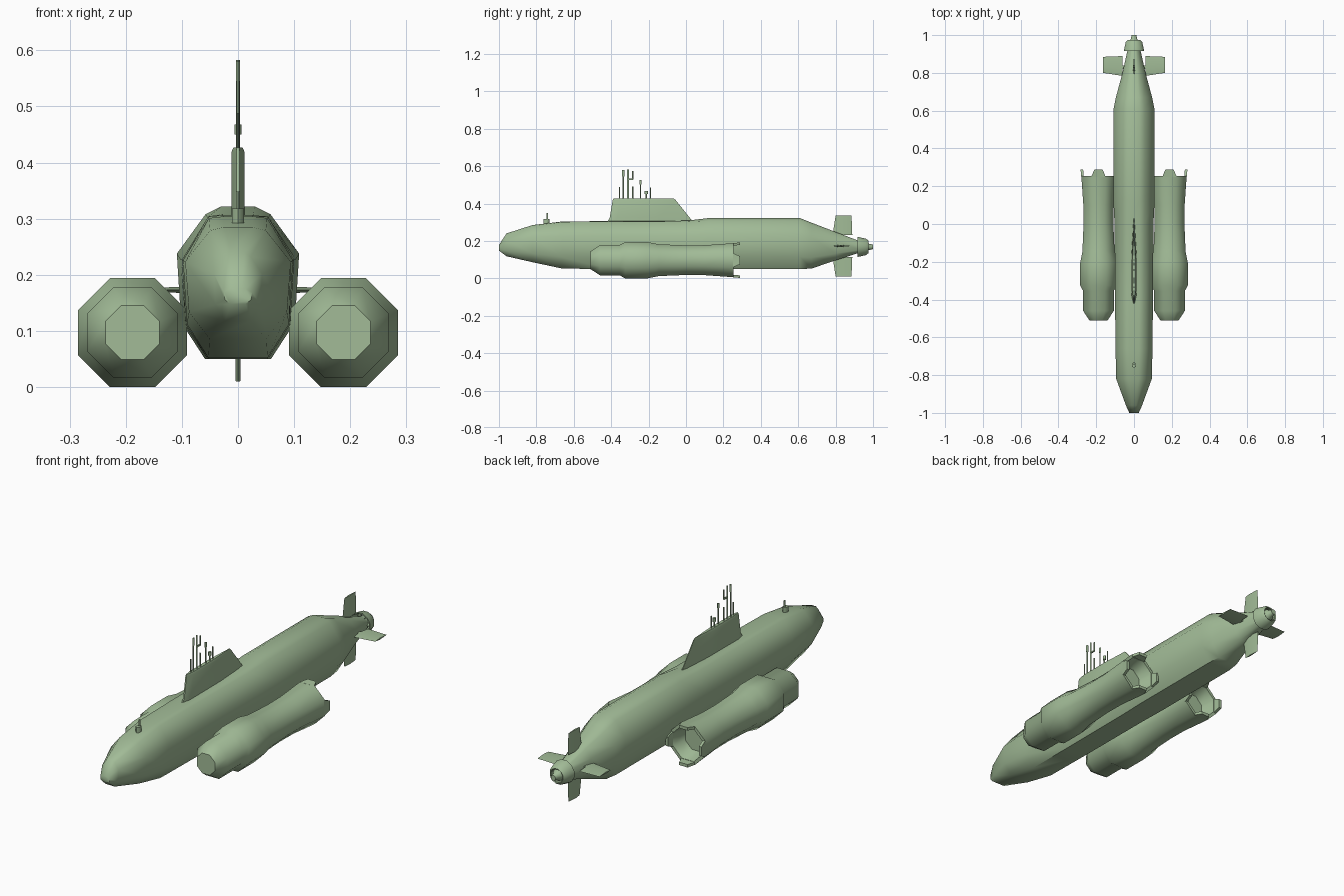
import bpy, bmesh, math
from mathutils import Vector, Matrix

if "Cube" in bpy.data.objects:
    bpy.data.objects.remove(bpy.data.objects["Cube"])

paint = bpy.data.materials.new("hull_green")
paint.diffuse_color = (0.36, 0.50, 0.31, 1)
paint.use_nodes = True
paint.node_tree.nodes["Principled BSDF"].inputs["Base Color"].default_value = paint.diffuse_color


def loft(name, rings, angle=40, cap=True, matrix=None):
    """Skin a list of equal-length closed rings of points."""
    bm = bmesh.new()
    vs = [[bm.verts.new(p) for p in r] for r in rings]
    n = len(vs[0])
    for a, b in zip(vs, vs[1:]):
        for i in range(n):
            j = (i + 1) % n
            bm.faces.new((a[i], a[j], b[j], b[i]))
    if cap:
        bm.faces.new(vs[0])
        bm.faces.new(vs[-1])
    else:
        for i in range(n):
            j = (i + 1) % n
            bm.faces.new((vs[-1][i], vs[-1][j], vs[0][j], vs[0][i]))
    if matrix:
        bm.transform(matrix)
    bmesh.ops.recalc_face_normals(bm, faces=bm.faces)
    me = bpy.data.meshes.new(name)
    bm.to_mesh(me)
    bm.free()
    ob = bpy.data.objects.new(name, me)
    bpy.context.collection.objects.link(ob)
    me.materials.append(paint)
    bpy.ops.object.select_all(action='DESELECT')
    ob.select_set(True)
    bpy.context.view_layer.objects.active = ob
    bpy.ops.object.shade_smooth_by_angle(angle=math.radians(angle))
    return ob


def lathe(name, profile, cx, cz, sides=8, cap=True, angle=50):
    """Revolve (y, flat radius) pairs about an axis along y."""
    k = 1 / math.cos(math.pi / sides)
    angs = [2 * math.pi * (i + 0.5) / sides for i in range(sides)]
    return loft(name, [[(cx + r * k * math.cos(a), y, cz + r * k * math.sin(a))
                        for a in angs] for y, r in profile], angle, cap)


def around(cx, cz, turn):
    """Move a part built along +x to an axis along y and turn it."""
    return Matrix.Translation((cx, 0, cz)) @ Matrix.Rotation(turn, 4, 'Y')


# Main hull: ten-sided sections (y, half width, top, bottom, crown drop)
def hull_ring(y, w, top, bot, crown):
    h = top - bot
    half = [(0.27 * w, top), (0.53 * w, top - crown), (w, bot + 0.69 * h),
            (0.93 * w, bot + 0.24 * h), (0.54 * w, bot)]
    return [(x, y, z) for x, z in half] + [(-x, y, z) for x, z in reversed(half)]


hull = [(-1.0, 0.025, 0.178, 0.148, 0.003), (-0.96, 0.043, 0.24, 0.118, 0.008),
        (-0.82, 0.094, 0.285, 0.086, 0.006), (-0.66, 0.098, 0.304, 0.052, 0.003),
        (-0.42, 0.10, 0.306, 0.05, 0.002), (0.0, 0.103, 0.308, 0.05, 0.006),
        (0.12, 0.109, 0.322, 0.05, 0.014), (0.61, 0.108, 0.322, 0.05, 0.014),
        (0.67, 0.096, 0.298, 0.052, 0.012), (0.80, 0.061, 0.248, 0.096, 0.008),
        (0.93, 0.032, 0.198, 0.138, 0.004)]
loft("hull", [hull_ring(*s) for s in hull], 55)

# Tail propulsor: hub, shroud and blades
TZ = 0.168
lathe("propulsor_hub", [(0.91, 0.032), (0.965, 0.026), (0.975, 0.018), (1.0, 0.012)], 0, TZ, 12)
lathe("propulsor_shroud", [(0.917, 0.054), (0.962, 0.044), (0.975, 0.034),
                           (0.972, 0.03), (0.917, 0.048)], 0, TZ, 12, cap=False)
for k in range(6):
    blade = [[(x, 0.925, -0.004), (x, 0.95, 0.002), (x, 0.95, 0.005), (x, 0.925, -0.001)]
             for x in (0.02, 0.042)]
    loft("propulsor_blade", blade, matrix=around(0, TZ, k * math.pi / 3))

# Cross tail fins with thin diamond sections, and their stub shafts
for k in range(4):
    m = around(0, 0.173, k * math.pi / 2)
    fin = [[(x, y0, 0), (x, y0 + 0.035, t), (x, y1, 0), (x, y0 + 0.035, -t)]
           for x, y0, y1, t in ((0.06, 0.784, 0.889, 0.006), (0.163, 0.80, 0.885, 0.004))]
    loft("tail_fin", fin, 20, matrix=m)
    shaft = [[(x, 0.83 + dy, dz) for dy, dz in ((-.01, -.004), (.01, -.004), (.01, .004), (-.01, .004))]
             for x in (0.02, 0.065)]
    loft("fin_shaft", shaft, matrix=m)


# Sail: streamlined plan lofted upward
def sail_ring(z, y0, y1, w):
    half = [(0.25 * w, y0), (w, y0 + 0.04), (w, y0 + 0.6 * (y1 - y0)), (0.15 * w, y1)]
    return [(x, y, z) for x, y in half] + [(-x, y, z) for x, y in reversed(half)]


loft("sail", [sail_ring(0.285, -0.435, 0.05, 0.013), sail_ring(0.322, -0.408, 0.022, 0.012),
              sail_ring(0.418, -0.392, -0.055, 0.012), sail_ring(0.427, -0.388, -0.065, 0.008)], 35)


# Masts, all on the centreline: (y, bottom, top, radius)
def mast(name, y, z0, z1, r):
    angs = [math.pi * (i + 0.5) / 3 for i in range(6)]
    return loft(name, [[(0.75 * r * math.cos(a), y + r * math.sin(a), z) for a in angs]
                       for z in (z0, z1)], 65)


for y, z0, z1, r in [(-0.355, 0.41, 0.488, 0.003), (-0.335, 0.41, 0.58, 0.004),
                     (-0.335, 0.545, 0.58, 0.006), (-0.31, 0.41, 0.583, 0.005),
                     (-0.285, 0.41, 0.49, 0.004), (-0.285, 0.528, 0.573, 0.004),
                     (-0.243, 0.41, 0.525, 0.003), (-0.243, 0.502, 0.525, 0.006),
                     (-0.212, 0.41, 0.468, 0.004), (-0.212, 0.45, 0.468, 0.009),
                     (-0.19, 0.41, 0.485, 0.003)]:
    mast("sail_mast", y, z0, z1, r)
loft("mast_arm", [[(x, y, z) for x, z in ((-.003, .526), (.003, .526), (.003, .533), (-.003, .533))]
                  for y in (-0.31, -0.283)])

# Bow sensor: post and head
mast("bow_sensor_base", -0.747, 0.285, 0.318, 0.016)
mast("bow_sensor_post", -0.742, 0.30, 0.348, 0.005)

# Side pods: octagonal bodies with hollow flared nozzles and four petals each
POD = [(-0.51, 0.048), (-0.46, 0.081), (-0.355, 0.081), (-0.325, 0.097), (-0.205, 0.097),
       (-0.145, 0.085), (0.0, 0.079), (0.1, 0.08), (0.255, 0.091),
       (0.255, 0.077), (0.19, 0.058)]
for side, sx in (("left", -1), ("right", 1)):
    cx, cz = sx * 0.188, 0.097
    lathe(side + "_pod", POD, cx, cz)
    for k in range(4):
        petal = [[(r0, y, -w), (r1, y, -w), (r1, y, w), (r0, y, w)]
                 for y, r0, r1, w in ((0.25, 0.078, 0.091, 0.038), (0.288, 0.081, 0.095, 0.022))]
        loft(side + "_nozzle_petal", petal, 20, matrix=around(cx, cz, k * math.pi / 2))
